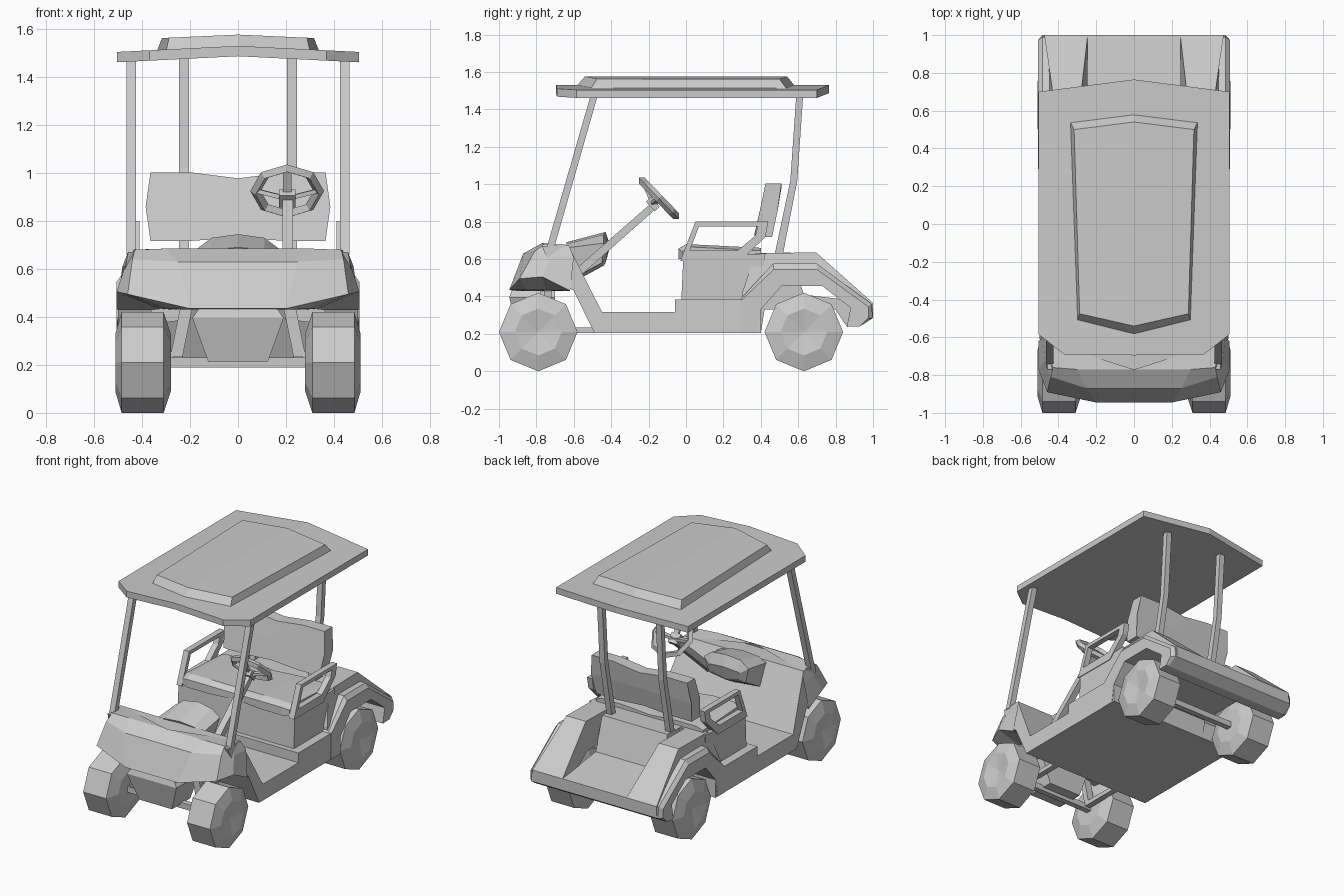
import bpy, bmesh
from math import sin, cos, radians, pi
from mathutils import Vector

if "Cube" in bpy.data.objects:
    bpy.data.objects.remove(bpy.data.objects["Cube"])


def loft(name, rings, closed=True, caps=(True, True), mirror=False):
    """Bridge rings of equal point count; optionally cap ends and mirror in x."""
    bm = bmesh.new()
    rows = [[bm.verts.new(p) for p in r] for r in rings]
    n = len(rows[0])
    for a, b in zip(rows, rows[1:]):
        for i in range(n if closed else n - 1):
            j = (i + 1) % n
            bm.faces.new((a[i], a[j], b[j], b[i]))
    if caps[0]:
        bm.faces.new(rows[0][::-1])
    if caps[1]:
        bm.faces.new(rows[-1])
    bmesh.ops.remove_doubles(bm, verts=bm.verts, dist=1e-5)
    bmesh.ops.recalc_face_normals(bm, faces=bm.faces)
    me = bpy.data.meshes.new(name)
    bm.to_mesh(me)
    bm.free()
    ob = bpy.data.objects.new(name, me)
    bpy.context.collection.objects.link(ob)
    if mirror:
        ob.modifiers.new("mirror", "MIRROR")
    return ob


def prism(name, prof, x0, x1, mirror=False):
    """Extrude a side profile of (y, z) points between two x positions."""
    return loft(name, [[(x0, y, z) for y, z in prof], [(x1, y, z) for y, z in prof]], mirror=mirror)


def slab(name, prof, width):
    """Symmetric side profile whose half width depends on height."""
    return loft(name, [[(s * width(z), y, z) for y, z in prof] for s in (-1, 1)])


def bar(name, p, q, w, h):
    p, q = Vector(p), Vector(q)
    bpy.ops.mesh.primitive_cube_add(size=1, location=(p + q) / 2)
    ob = bpy.context.object
    ob.name = name
    ob.rotation_euler = (q - p).to_track_quat('Z', 'Y').to_euler()
    ob.scale = (w, h, (q - p).length)
    return ob


# Wheels: eight-sided with bevelled shoulders and dished hubs
tyre = [(.28, .12), (.31, .21), (.485, .21), (.51, .125), (.488, 0)]
for label, cy in (("front", -.79), ("rear", .63)):
    loft(label + "_wheels",
         [[(x, cy + r * cos(i * pi / 4), .21 + r * sin(i * pi / 4)) for i in range(8)] for x, r in tyre],
         mirror=True)
    bar(label + "_axle", (-.3, cy, .21), (.3, cy, .21), .04, .04)

# Floor pan, sill and sloped firewall
slab("floor_and_firewall",
     [(-.77, .67), (-.63, .675), (-.45, .318), (-.06, .318), (-.06, .385), (.3, .385), (.40, .385),
      (.40, .205), (-.49, .205), (-.60, .43), (-.70, .49)],
     lambda z: .505 if z < .4 else .505 - (z - .4) * .17)

# Front cowl, lofted from top edge to the slanted wheel-arch underside
loft("front_cowl", [
    [(0, -.77, .685), (.3, -.77, .685), (.43, -.76, .68), (.455, -.66, .68), (.458, -.625, .672)],
    [(0, -.87, .63), (.25, -.87, .63), (.44, -.81, .64), (.472, -.72, .61), (.482, -.60, .61)],
    [(0, -.945, .435), (.2, -.945, .435), (.46, -.89, .495), (.506, -.77, .505), (.506, -.62, .43)],
    [(0, -.9, .43), (.2, -.9, .43), (.3, -.85, .435), (.33, -.75, .435), (.33, -.62, .43)]],
    closed=False, mirror=True)

# Nose box and suspension struts under the cowl
loft("nose_box", [[(s * x, y, z) for s, y in ((-1, f), (1, f), (1, -.70), (-1, -.70))]
                  for x, f, z in ((.16, -.93, .44), (.19, -.945, .395), (.125, -.90, .215))])
for s in (-1, 1):
    bar("front_strut", (s * .215, -.76, .44), (s * .26, -.76, .22), .04, .05)
    bar("suspension_arm", (s * .2, -.74, .42), (s * .36, -.74, .40), .04, .06)
    bar("frame_rail", (s * .25, -.80, .22), (s * .25, -.45, .22), .04, .03)

# Dashboard pod
loft("dashboard_pod", [
    [(0, -.64, .69), (.11, -.64, .68), (.18, -.64, .66), (.18, -.56, .52), (0, -.56, .50)],
    [(0, -.43, .745), (.11, -.44, .73), (.17, -.44, .685), (.14, -.45, .58), (0, -.44, .565)],
    [(0, -.405, .67), (.10, -.41, .66), (.12, -.42, .65), (.10, -.43, .60), (0, -.43, .58)]],
    closed=False, mirror=True)

# Steering column, wheel and spokes
prism("steering_column", [(-.58, .555), (-.19, .895), (-.165, .865), (-.56, .515)], .185, .23)
centre, tilt = Vector((.205, -.145, .925)), radians(46)
bpy.ops.mesh.primitive_torus_add(major_segments=8, minor_segments=4, major_radius=.132, minor_radius=.022,
                                 location=centre, rotation=(-tilt, 0, 0))
bpy.context.object.name = "steering_wheel"
hub = centre - Vector((0, sin(tilt), cos(tilt))) * .045
for a in (0, 180, 270):
    rim = Vector((cos(radians(a)), sin(radians(a)) * cos(tilt), -sin(radians(a)) * sin(tilt))) * .125
    bar("steering_spoke", hub, centre + rim, .035, .018)
bar("steering_hub", hub - (centre - hub) * .4, hub + (centre - hub) * .4, .07, .07)

# Seat base, cushion and backrest
prism("seat_base", [(-.025, .38), (-.015, .60), (.42, .63), (.42, .38)], -.445, .445)
loft("seat_cushion", [[(x, f, .60), (x, f, z - .025), (x, f + .04, z), (x, .40, z - .02), (x, .40, .60)]
                      for x, f, z in ((0, -.015, .665), (.2, -.04, .68), (.36, -.04, .68), (.41, -.02, .665))],
     caps=(False, True), mirror=True)
loft("seat_back", [[(x, .365, lo), (x + b, .395, .86), (x, .425, hi), (x, .51, hi), (x + b, .49, .86), (x, .46, lo)]
                   for x, b, lo, hi in ((0, 0, .73, .978), (.2, 0, .717, 1.003), (.365, .02, .717, 1.003))],
     caps=(False, True), mirror=True)

# Armrests: angled frames lofted round an outer and inner outline
outer = [(-.03, .59), (.05, .80), (.44, .80), (.425, .72), (.29, .587)]
inner = [(.02, .645), (.07, .775), (.385, .775), (.37, .725), (.275, .645)]
loft("armrests", [[(x, y, z) for y, z in o] for x, o in
                  ((.41, outer), (.45, outer), (.45, inner), (.41, inner), (.41, outer))],
     caps=(False, False), mirror=True)

# Rear body: centre cargo bed, side walls and stepped fenders
tail = [(1.0, .365), (1.0, .285), (.93, .24), (.86, .238)]
arch = [(.88, .34), (.73, .455), (.51, .455), (.40, .33), (.38, .205)]
prism("cargo_bed", [(.36, .63), (.56, .636), (.63, .41)] + tail + [(.80, .33), (.42, .33), (.40, .205), (.3, .205)],
      -.25, .25)
side = [(.37, .63), (.695, .636)] + tail + arch + [(.30, .205), (.30, .42)]
loft("rear_side_walls", [
    [(.28 if z > .6 else .245, y, z) for y, z in side],
    [(.43 if z > .6 else .475, y, z) for y, z in side]], mirror=True)
fender = [(.29, .385), (.465, .575), (.70, .575), (.99, .362)] + tail[1:] + arch + [(.29, .205)]
crest = [(.29, .375), (.47, .545), (.70, .545), (.975, .345), (.975, .285)] + tail[2:] + arch + [(.29, .205)]
loft("rear_fenders", [[(.44, y, z) for y, z in fender],
                      [(.485, y, z) for y, z in fender],
                      [(.507, y, z) for y, z in crest]], mirror=True)

# Roof posts
prism("front_posts", [(-.745, .66), (-.705, .66), (-.472, 1.475), (-.51, 1.475)], .425, .465, True)
prism("rear_posts", [(.473, .62), (.517, .62), (.595, 1.02), (.627, 1.485), (.59, 1.485), (.558, 1.02)],
      .205, .245, True)

# Crowned roof and its raised panel
edge = [(0, -.695), (.37, -.69), (.505, -.585), (.505, .70), (0, .765)]
loft("roof", [[(x, y, z - .05 * x) for x, y in edge] for z in (1.487, 1.53)], closed=False, mirror=True)
base = [(0, -.585), (.30, -.51), (.338, .54), (0, .582)]
top = [(0, -.54), (.288, -.475), (.317, .50), (0, .54)]
loft("roof_panel", [[(x, y, 1.525 - .05 * x) for x, y in base], [(x, y, 1.577 - .045 * x) for x, y in top]],
     closed=False, mirror=True)
